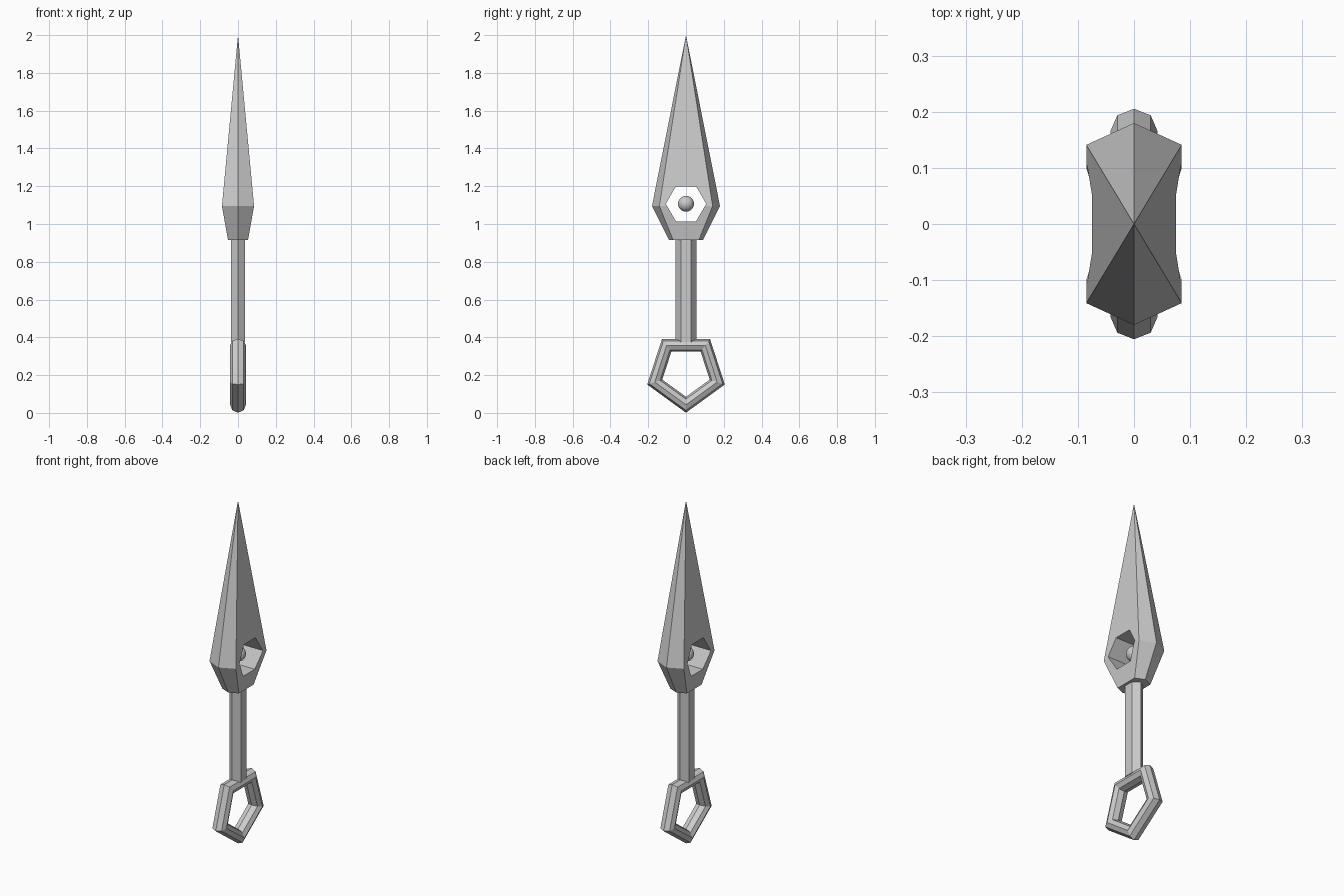
import bpy, bmesh
from math import sin, cos, tau

if "Cube" in bpy.data.objects:
    bpy.data.objects.remove(bpy.data.objects["Cube"])


def loft(name, rings, tip=None):
    """Skin a stack of equal-sided rings; close with a cap or a point."""
    bm = bmesh.new()
    loops = [[bm.verts.new(p) for p in ring] for ring in rings]
    n = len(loops[0])
    for a, b in zip(loops, loops[1:]):
        for i in range(n):
            j = (i + 1) % n
            bm.faces.new((a[i], a[j], b[j], b[i]))
    bm.faces.new(loops[0][::-1])
    if tip:
        t = bm.verts.new(tip)
        for i in range(n):
            bm.faces.new((loops[-1][i], loops[-1][(i + 1) % n], t))
    else:
        bm.faces.new(loops[-1])
    bmesh.ops.recalc_face_normals(bm, faces=bm.faces[:])
    me = bpy.data.meshes.new(name)
    bm.to_mesh(me)
    bm.free()
    ob = bpy.data.objects.new(name, me)
    bpy.context.collection.objects.link(ob)
    return ob


def hexagon(x, y_flat, y_point, z):
    """Flattened hexagon: flat sides at +-x, points at +-y_point."""
    return [(x, -y_flat, z), (x, y_flat, z), (0, y_point, z),
            (-x, y_flat, z), (-x, -y_flat, z), (0, -y_point, z)]


# Blade: narrow collar, widest shoulder, sharp point
blade = loft("blade", [hexagon(0.053, 0.068, 0.09, 0.915),
                       hexagon(0.085, 0.141, 0.18, 1.095)], tip=(0, 0, 2.0))

# Hexagonal window through the blade
HOLE_Z = 1.107
cutter = loft("window_cutter", [
    [(x, 0.107 * cos(i * tau / 6), HOLE_Z + 0.107 * sin(i * tau / 6)) for i in range(6)]
    for x in (-0.2, 0.2)])
cut = blade.modifiers.new("window", 'BOOLEAN')
cut.operation = 'DIFFERENCE'
cut.solver = 'EXACT'
cut.object = cutter
bpy.context.view_layer.objects.active = blade
blade.select_set(True)
bpy.ops.object.modifier_apply(modifier=cut.name)
bpy.data.objects.remove(cutter)

# Ball floating in the window
bpy.ops.mesh.primitive_uv_sphere_add(segments=32, ring_count=16, radius=0.042,
                                     location=(0, 0, HOLE_Z))
bpy.context.object.name = "window_ball"
bpy.ops.object.shade_smooth()

# Handle: hexagonal bar
loft("handle", [hexagon(0.037, 0.027, 0.055, z) for z in (0.376, 0.92)])

# Pommel: five-sided ring with an octagonal section, point down
bpy.ops.mesh.primitive_torus_add(major_segments=5, minor_segments=8,
                                 major_radius=0.174, minor_radius=0.042,
                                 location=(0, 0, 0.217), rotation=(0, tau / 4, 0))
bpy.context.object.name = "pommel_ring"
bpy.ops.object.shade_flat()
